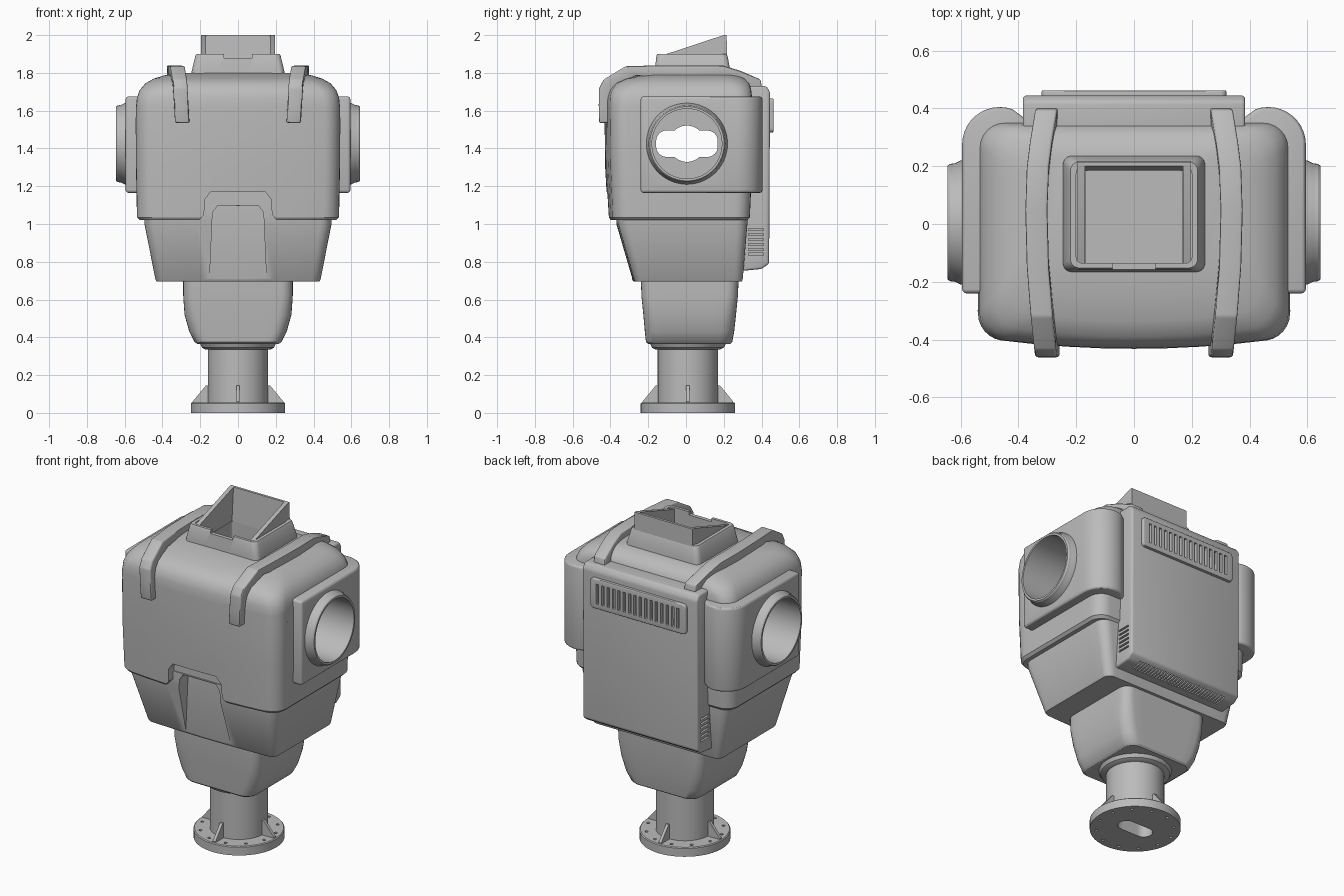
import bpy, bmesh, math
from mathutils import Matrix, Vector

if "Cube" in bpy.data.objects:
    bpy.data.objects.remove(bpy.data.objects["Cube"], do_unlink=True)

grey = bpy.data.materials.new("matte_grey")
grey.use_nodes = True
grey.diffuse_color = (0.5, 0.5, 0.5, 1)
grey.node_tree.nodes["Principled BSDF"].inputs["Base Color"].default_value = grey.diffuse_color
parts = []


def finish(name, bm, bevel=0):
    bmesh.ops.recalc_face_normals(bm, faces=bm.faces)
    mesh = bpy.data.meshes.new(name)
    bm.to_mesh(mesh)
    bm.free()
    mesh.materials.append(grey)
    ob = bpy.data.objects.new(name, mesh)
    bpy.context.collection.objects.link(ob)
    parts.append(ob)
    if bevel:
        m = ob.modifiers.new("bevel", 'BEVEL')
        m.width, m.segments, m.angle_limit = bevel, 3, math.radians(25)
        apply(ob, m)
    return ob


def apply(ob, m):
    with bpy.context.temp_override(object=ob, active_object=ob):
        bpy.ops.object.modifier_apply(modifier=m.name)


def skin(bm, rings):
    """Bridge equal rings of points and cap both ends."""
    vs = [[bm.verts.new(p) for p in r] for r in rings]
    n = len(vs[0])
    for a, b in zip(vs, vs[1:]):
        for i in range(n):
            bm.faces.new((a[i], a[(i + 1) % n], b[(i + 1) % n], b[i]))
    bm.faces.new(vs[0][::-1])
    bm.faces.new(vs[-1])


def prism(name, pts, axis, a, b, bevel=0):
    """Extrude a 2D outline along an axis from a to b."""
    place = {'x': lambda p, t: (t, p[0], p[1]),
             'y': lambda p, t: (p[0], t, p[1]),
             'z': lambda p, t: (p[0], p[1], t)}[axis]
    bm = bmesh.new()
    skin(bm, [[place(p, t) for p in pts] for t in (a, b)])
    return finish(name, bm, bevel)


def boxes(name, items, bevel=0):
    """One object from (centre, size) boxes."""
    bm = bmesh.new()
    for c, s in items:
        bmesh.ops.create_cube(bm, size=1, matrix=Matrix.Translation(c) @ Matrix.Diagonal((*s, 1)))
    return finish(name, bm, bevel)


def lathe(name, profile, axis='z', centre=(0, 0.01, 0), n=64, sign=1):
    """Stack circles (radius, height) along an axis."""
    bm = bmesh.new()
    rings = []
    for r, h in profile:
        ring = []
        for i in range(n):
            t = math.tau * i / n
            u, v = r * math.cos(t), r * math.sin(t)
            p = (u, v, h) if axis == 'z' else (sign * h, u, v)
            ring.append(Vector(p) + Vector(centre))
        rings.append(ring)
    skin(bm, rings)
    return finish(name, bm)


def rounded(hx, y0, y1, r, bulge=0):
    """Rounded rectangle with an optionally bowed front edge."""
    arcs = []
    for k, (cx, cy) in enumerate([(hx - r, y1 - r), (r - hx, y1 - r), (r - hx, y0 + r), (hx - r, y0 + r)]):
        arcs.append([(cx + r * math.cos(t), cy + r * math.sin(t))
                     for t in [math.pi / 2 * (k + j / 6) for j in range(7)]])
    pts = []
    for k in range(4):
        pts += arcs[k]
        a, b = Vector(arcs[k][-1]), Vector(arcs[(k + 1) % 4][0])
        pts += [tuple(a.lerp(b, j / 8)) for j in range(1, 8)]
    mid = (y0 + y1) / 2
    return [(x, y - bulge * (1 - (x / hx) ** 2) * max(0, (mid - y) / (mid - y0))) for x, y in pts]


def loft(name, sections):
    bm = bmesh.new()
    skin(bm, [[(x, y, s[0]) for x, y in rounded(*s[1:])] for s in sections])
    return finish(name, bm)


def cut(cutter, *targets):
    for ob in targets:
        m = ob.modifiers.new("cut", 'BOOLEAN')
        m.operation, m.solver, m.object = 'DIFFERENCE', 'EXACT', cutter
        apply(ob, m)
    parts.remove(cutter)
    bpy.data.objects.remove(cutter, do_unlink=True)


# Pedestal: flange, column, collar and gussets
flange = lathe("base_flange", [(0.25, 0), (0.25, 0.05), (0.245, 0.055)])
column = lathe("column", [(0.16, 0.02), (0.16, 0.36)])
lathe("collar", [(0.17, 0.335), (0.19, 0.345), (0.205, 0.375)])
slot = [(x * 0.55, y * 0.55 + 0.01) for x, y in rounded(0.2, -0.09, 0.09, 0.089)]
cut(prism("slot_cutter", slot, 'z', -0.1, 0.3), flange, column)
bm = bmesh.new()
for i in range(12):
    t = math.tau * (i + 0.5) / 12
    bmesh.ops.create_cone(bm, cap_ends=True, segments=12, radius1=0.009, radius2=0.009, depth=0.2,
                          matrix=Matrix.Translation((0.215 * math.cos(t), 0.01 + 0.215 * math.sin(t), 0.03)))
cut(finish("bolt_cutter", bm), flange)
for i in range(4):
    g = prism("gusset", [(0.15, 0.05), (0.24, 0.05), (0.24, 0.06), (0.17, 0.145), (0.15, 0.145)], 'y', -0.009, 0.009)
    g.data.transform(Matrix.Translation((0, 0.01, 0)) @ Matrix.Rotation(i * math.pi / 2, 4, 'Z'))

# Pelvis and waist
loft("pelvis", [(0.365, 0.215, -0.2, 0.235, 0.06), (0.375, 0.23, -0.212, 0.245, 0.07),
                (0.43, 0.258, -0.218, 0.255, 0.07), (0.52, 0.283, -0.226, 0.265, 0.07),
                (0.62, 0.29, -0.236, 0.275, 0.06), (0.75, 0.29, -0.24, 0.28, 0.06)])
waist = loft("waist", [(0.695, 0.43, -0.265, 0.295, 0.04, 0.012), (0.705, 0.437, -0.272, 0.3, 0.05, 0.012),
                       (1.0, 0.495, -0.355, 0.325, 0.06, 0.015), (1.1, 0.5, -0.355, 0.33, 0.06, 0.015)])

# Main torso shell with domed top
torso = loft("torso", [(1.02, 0.52, -0.368, 0.325, 0.07, 0.035), (1.035, 0.535, -0.378, 0.338, 0.08, 0.035),
                       (1.3, 0.54, -0.388, 0.35, 0.08, 0.04), (1.62, 0.54, -0.392, 0.35, 0.08, 0.04),
                       (1.67, 0.535, -0.39, 0.35, 0.085, 0.04), (1.71, 0.52, -0.378, 0.345, 0.09, 0.04),
                       (1.745, 0.49, -0.35, 0.335, 0.1, 0.04), (1.77, 0.445, -0.3, 0.31, 0.1, 0.035),
                       (1.787, 0.39, -0.22, 0.28, 0.1, 0.03), (1.8, 0.3, -0.14, 0.24, 0.08, 0.02)])
notch = [(-0.21, 0.98), (-0.205, 1.02), (-0.18, 1.05), (-0.175, 1.13), (-0.145, 1.17)]
notch += [(-x, z) for x, z in reversed(notch)]
cut(prism("notch_cutter", notch, 'y', -0.6, -0.362), torso)
recess = [(-0.155, 0.6), (-0.135, 1.06), (-0.11, 1.095)]
recess += [(-x, z) for x, z in reversed(recess)]
cut(prism("recess_cutter", recess, 'y', -0.6, -0.285), torso, waist)

# Shoulder housings, sockets, straps
housings = []
for s in (-1, 1):
    outline = [(0.4, -0.24), (0.595, -0.24), (0.595, 0.22)]
    outline += [(0.465 + 0.13 * math.cos(t), 0.275 + 0.13 * math.sin(t))
                for t in [math.radians(a) for a in range(0, 111, 10)]]
    outline += [(0.37, 0.36), (0.36, 0.2)]
    housings.append(prism("shoulder_housing", [(s * x, y) for x, y in outline], 'z', 1.165, 1.675, 0.015))
    ring = lathe("shoulder_ring", [(0.215, 0.55), (0.215, 0.6), (0.205, 0.62), (0.203, 0.637), (0.197, 0.645)],
                 'x', (0, 0.005, 1.425), sign=s)
    cut(lathe("bore", [(0.185, 0.34), (0.185, 0.7)], 'x', (0, 0.005, 1.425), sign=s), torso, housings[-1], ring)

    path = [(-0.46, 1.535, 0.295), (-0.462, 1.63, 0.3), (-0.46, 1.72, 0.305), (-0.435, 1.765, 0.308),
            (-0.32, 1.835, 0.32), (-0.15, 1.84, 0.333), (0.05, 1.84, 0.338), (0.2, 1.838, 0.333),
            (0.29, 1.81, 0.322), (0.395, 1.765, 0.305), (0.405, 1.7, 0.3)]
    bm = bmesh.new()
    rings = []
    for y, z, x in path:
        d = (Vector((0, 1.55)) - Vector((y, z))).normalized() * 0.075
        w = 0.038
        rings.append([(s * (x - w), y, z), (s * (x + w), y, z),
                      (s * (x + w), y + d.x, z + d.y), (s * (x - w), y + d.x, z + d.y)])
    skin(bm, rings)
    finish("shoulder_strap", bm, 0.008)
    boxes("side_seam_plate", [((s * 0.536, -0.37 + 0.07, 1.52), (0.012, 0.006, 0.09))])

# Lobed passage right through the torso, and the neck shaft
lobes = rounded(0.163, -0.07, 0.07, 0.055)
cut(prism("passage_cutter", [(y + 0.005, z + 1.425) for y, z in lobes], 'x', -0.5, 0.5), torso)
cut(lathe("passage_round_cutter", [(0.096, -0.5), (0.096, 0.5)], 'x', (0, 0.005, 1.425)), torso)
cut(prism("shaft_cutter", rounded(0.168, -0.14, 0.185, 0.01), 'z', 1.25, 1.95), torso)

# Neck collar with wedge-shaped bracket
neck = loft("neck", [(1.74, 0.25, -0.17, 0.24, 0.03), (1.81, 0.245, -0.165, 0.235, 0.03),
                     (1.89, 0.226, -0.157, 0.22, 0.03), (1.9, 0.22, -0.152, 0.215, 0.03)])
cut(prism("neck_cutter", rounded(0.2, -0.135, 0.195, 0.02), 'z', 1.6, 2), neck)
cut(boxes("lip_cutter", [((0, -0.16, 1.9), (0.15, 0.1, 0.04))]), neck)
wedge = [(-0.14, 1.8), (-0.14, 1.888), (0.2, 2.0), (0.215, 2.0), (0.215, 1.8)]
for s in (-1, 1):
    prism("bracket_side", wedge, 'x', s * 0.17, s * 0.195)
prism("bracket_back", [(0.185, 1.8), (0.2, 2.0), (0.215, 2.0), (0.22, 1.8)], 'x', -0.195, 0.195)

# Back pack with vents
pack = prism("back_pack", [(0.28, 0.75), (0.4, 0.762), (0.44, 0.79), (0.445, 1.7), (0.425, 1.73), (0.28, 1.73)],
             'x', -0.385, 0.385, 0.012)
cut(boxes("side_vent_cutter", [((s * 0.39, 0.37, 0.84 + 0.026 * i), (0.05, 0.08, 0.011))
                               for s in (-1, 1) for i in range(6)]), pack)
cut(boxes("under_vent_cutter", [((-0.3 + 0.02 * i, 0.38, 0.755), (0.008, 0.07, 0.045))
                                for i in range(31)]), pack)
grille = prism("back_grille", [(x, y + 1.575) for x, y in rounded(0.32, -0.09, 0.09, 0.02)], 'y', 0.43, 0.463, 0.006)
cut(boxes("grille_cutter", [((-0.27 + 0.036 * i, 0.46, 1.575), (0.017, 0.05, 0.12))
                            for i in range(16)]), grille)

# Smooth shading with crisp edges
bpy.ops.object.select_all(action='DESELECT')
for ob in parts:
    ob.select_set(True)
bpy.context.view_layer.objects.active = torso
bpy.ops.object.shade_smooth_by_angle(angle=math.radians(30))
